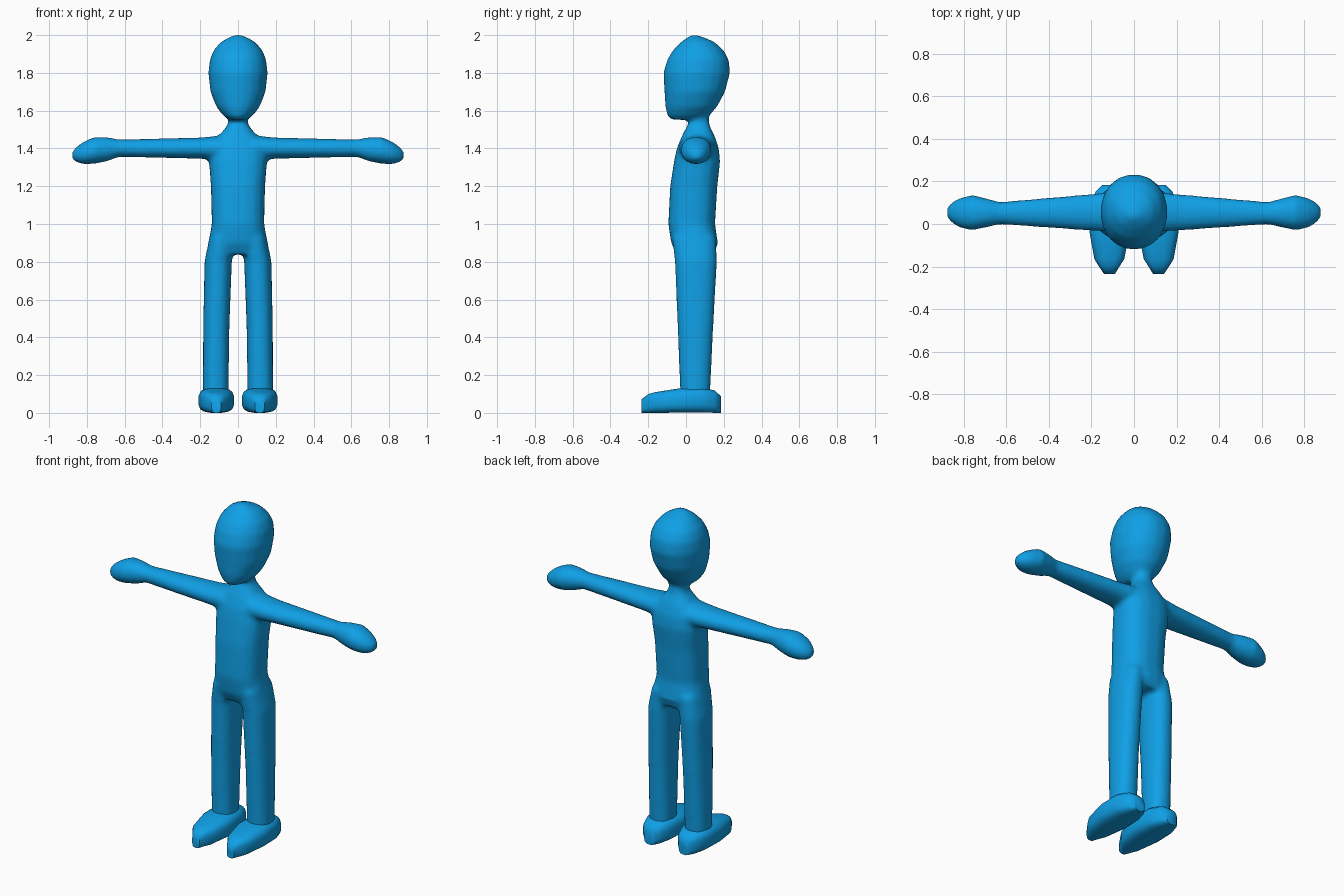
import bpy, bmesh
from math import sin, cos, pi
from mathutils import Vector

cube = bpy.data.objects.get("Cube")
if cube:
    bpy.data.objects.remove(cube, do_unlink=True)

blue = bpy.data.materials.new("bright_blue")
blue.use_nodes = True
colour = (0.005, 0.35, 0.79, 1)
blue.diffuse_color = colour
blue.node_tree.nodes["Principled BSDF"].inputs["Base Color"].default_value = colour


def power(v, e):
    return abs(v) ** (2 / e) * (1 if v >= 0 else -1)


def loft(bm, rings, axis, side=1, e=2, n=16):
    """Skin rounded rings (position, low a, high a, low b, high b) along an axis."""
    loops = []
    for t, a0, a1, b0, b1 in rings:
        loop = []
        for i in range(n):
            ang = 2 * pi * (i + 0.5) / n
            a = (a0 + a1) / 2 + (a1 - a0) / 2 * power(cos(ang), e)
            b = (b0 + b1) / 2 + (b1 - b0) / 2 * power(sin(ang), e)
            x, y, z = {"x": (t, a, b), "y": (a, t, b), "z": (a, b, t)}[axis]
            loop.append(bm.verts.new(Vector((x * side, y, z))))
        loops.append(loop)
    for lo, hi in zip(loops, loops[1:]):
        for i in range(n):
            j = (i + 1) % n
            bm.faces.new((lo[i], lo[j], hi[j], hi[i]))
    bm.faces.new(loops[0])
    bm.faces.new(loops[-1])


def finish(bm, name):
    bmesh.ops.recalc_face_normals(bm, faces=bm.faces)
    mesh = bpy.data.meshes.new(name)
    bm.to_mesh(mesh)
    bm.free()
    mesh.materials.append(blue)
    ob = bpy.data.objects.new(name, mesh)
    bpy.context.collection.objects.link(ob)
    return ob


def upright(rows):
    """Rows of (z, half width, front y, back y), symmetric in x."""
    return [(z, -w, w, f, b) for z, w, f, b in rows]


torso = upright([
    (0.84, 0.155, -0.05, 0.15), (0.9, 0.158, -0.08, 0.17), (1.0, 0.14, -0.095, 0.155),
    (1.2, 0.145, -0.085, 0.167), (1.33, 0.155, -0.065, 0.182), (1.40, 0.15, -0.05, 0.175),
    (1.46, 0.11, -0.025, 0.155), (1.51, 0.065, 0.0, 0.13), (1.54, 0.05, 0.015, 0.122),
    (1.6, 0.055, 0.01, 0.12)])
head = upright([
    (1.552, 0.05, -0.08, 0.09), (1.575, 0.08, -0.1, 0.125), (1.62, 0.115, -0.11, 0.165),
    (1.7, 0.147, -0.115, 0.208), (1.8, 0.158, -0.121, 0.234), (1.87, 0.15, -0.1, 0.228),
    (1.92, 0.13, -0.07, 0.2), (1.965, 0.09, -0.025, 0.15), (1.99, 0.045, 0.01, 0.09),
    (2.003, 0.012, 0.03, 0.05)])
leg = [(0.07, 0.05, 0.187, -0.03, 0.127), (0.45, 0.045, 0.185, -0.045, 0.145),
       (0.8, 0.032, 0.178, -0.06, 0.165), (0.93, 0.02, 0.152, -0.075, 0.16)]
arm = [(0.08, -0.04, 0.155, 1.335, 1.47), (0.2, -0.033, 0.142, 1.345, 1.458),
       (0.63, -0.002, 0.104, 1.355, 1.448), (0.69, -0.016, 0.12, 1.332, 1.46),
       (0.76, -0.031, 0.138, 1.318, 1.462), (0.82, -0.018, 0.122, 1.316, 1.435),
       (0.86, 0.008, 0.1, 1.328, 1.405), (0.878, 0.03, 0.078, 1.345, 1.382)]
foot = [(-0.236, 0.09, 0.14, 0, 0.072), (-0.2, 0.068, 0.165, 0, 0.1),
        (-0.165, 0.045, 0.187, 0, 0.11), (-0.04, 0.02, 0.21, 0, 0.13),
        (0.08, 0.025, 0.207, 0, 0.135), (0.15, 0.05, 0.182, 0, 0.12),
        (0.184, 0.08, 0.15, 0, 0.09)]

# Body: torso, head and limbs blended into one smooth skin
bm = bmesh.new()
loft(bm, torso, "z", e=2.5)
loft(bm, head, "z", e=2.1, n=20)
for side in (1, -1):
    loft(bm, leg, "z", side, e=2.3)
    loft(bm, arm, "x", side, e=2.1)
body = finish(bm, "body")
remesh = body.modifiers.new("blend_parts", "REMESH")
remesh.mode = "VOXEL"
remesh.voxel_size = 0.012
remesh.use_smooth_shade = True
soften = body.modifiers.new("soften_joins", "SMOOTH")
soften.factor = 0.5
soften.iterations = 10

# Feet: rounded tops with flat, crisp soles
for side, name in ((1, "left_foot"), (-1, "right_foot")):
    bm = bmesh.new()
    loft(bm, foot, "y", side, e=3.2)
    ob = finish(bm, name)
    bpy.ops.object.select_all(action="DESELECT")
    ob.select_set(True)
    bpy.context.view_layer.objects.active = ob
    bpy.ops.object.shade_smooth_by_angle(angle=0.9)
